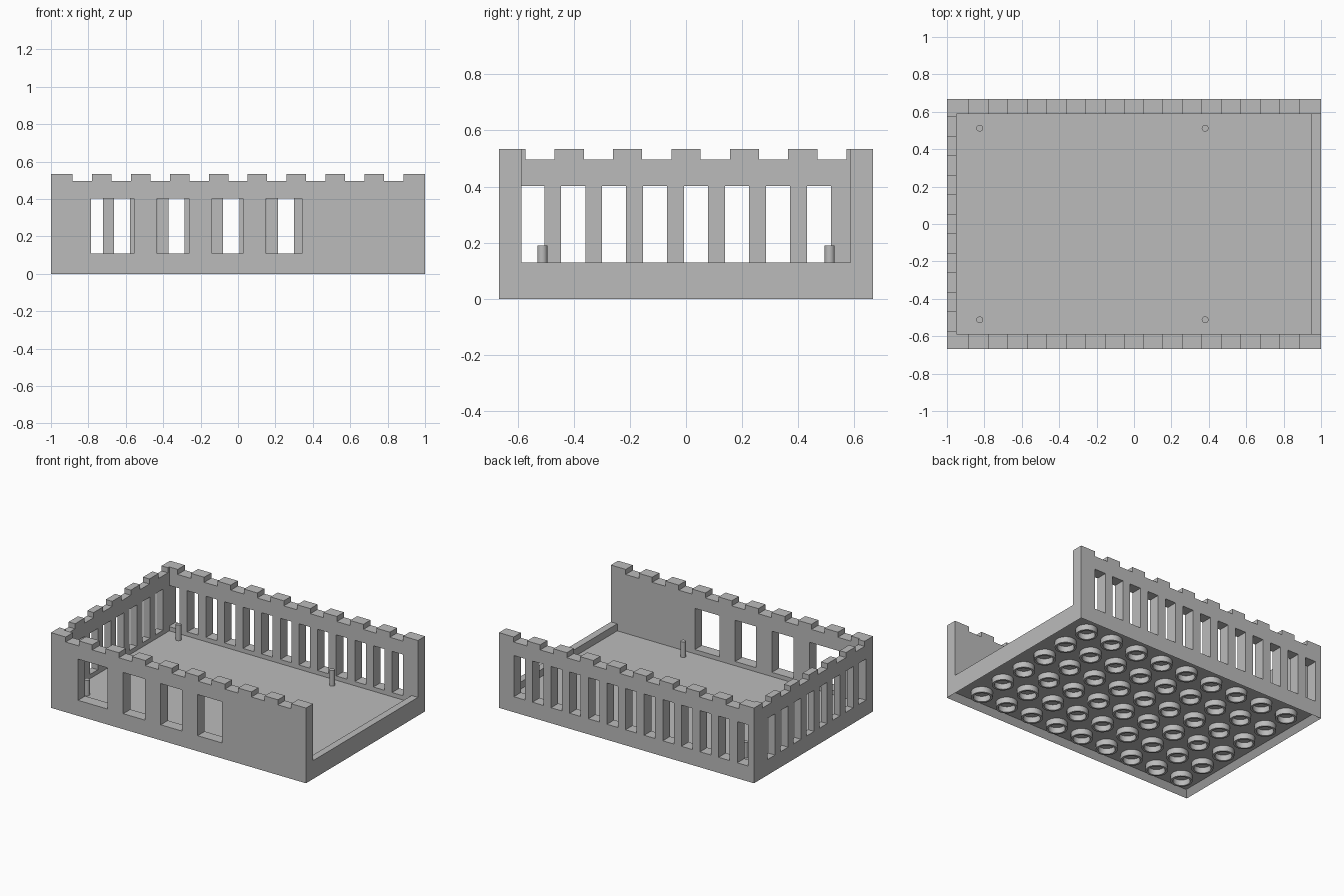
import bpy, bmesh
from math import pi, radians
from mathutils import Matrix, Vector

if "Cube" in bpy.data.objects:
    bpy.data.objects.remove(bpy.data.objects["Cube"], do_unlink=True)

HX, HY = 1.0, 0.667            # half length and half depth
WALL_Y, WALL_X = 0.08, 0.05    # wall thicknesses
FLOOR, LIP, CRENEL, TOP = 0.08, 0.13, 0.497, 0.533
SILL, HEAD = 0.11, 0.402
PITCH = 0.208                  # spacing of merlons and underside tubes
SLOT, SLOT_PITCH = 0.086, 0.146
IN_Y = HY - WALL_Y

grey = bpy.data.materials.new("light_grey")
grey.use_nodes = True
grey.diffuse_color = (0.5, 0.5, 0.5, 1)
grey.node_tree.nodes["Principled BSDF"].inputs["Base Color"].default_value = (0.5, 0.5, 0.5, 1)


def finish(name, bm, smooth=False):
    bmesh.ops.recalc_face_normals(bm, faces=bm.faces)
    mesh = bpy.data.meshes.new(name)
    bm.to_mesh(mesh)
    bm.free()
    obj = bpy.data.objects.new(name, mesh)
    bpy.context.collection.objects.link(obj)
    mesh.materials.append(grey)
    if smooth:
        bpy.ops.object.select_all(action='DESELECT')
        obj.select_set(True)
        bpy.context.view_layer.objects.active = obj
        bpy.ops.object.shade_smooth_by_angle(angle=radians(35))
    return obj


def add_box(bm, lo, hi):
    lo, hi = Vector(lo), Vector(hi)
    m = Matrix.Translation((lo + hi) / 2) @ Matrix.Diagonal((*(hi - lo), 1))
    return bmesh.ops.create_cube(bm, size=1, matrix=m)["verts"]


def wall(name, half, merlons, openings, thickness, matrix):
    """Crenellated profile extruded along y, with openings cut through it."""
    outline = [(-half, FLOOR)]
    for i in range(merlons):
        c = (i - (merlons - 1) / 2) * PITCH
        a = -half if i == 0 else c - PITCH / 4
        b = half if i == merlons - 1 else c + PITCH / 4
        if i:
            outline.append((a, CRENEL))
        outline += [(a, TOP), (b, TOP)]
        if i < merlons - 1:
            outline.append((b, CRENEL))
    outline.append((half, FLOOR))
    bm = bmesh.new()
    face = bm.faces.new([bm.verts.new((u, 0, z)) for u, z in outline])
    ext = bmesh.ops.extrude_face_region(bm, geom=[face])
    moved = [v for v in ext["geom"] if isinstance(v, bmesh.types.BMVert)]
    bmesh.ops.translate(bm, verts=moved, vec=(0, thickness, 0))
    obj = finish(name, bm)

    cut = bmesh.new()
    for a, b in openings:
        add_box(cut, (a, -0.1, SILL), (b, thickness + 0.1, HEAD))
    cutter = finish("opening_cutter", cut)
    cutter.hide_render = True
    mod = obj.modifiers.new("openings", 'BOOLEAN')
    mod.operation, mod.solver, mod.object = 'DIFFERENCE', 'EXACT', cutter
    bpy.context.view_layer.update()
    deps = bpy.context.evaluated_depsgraph_get()
    cut_mesh = bpy.data.meshes.new_from_object(obj.evaluated_get(deps))
    obj.modifiers.clear()
    obj.data = cut_mesh
    bpy.data.objects.remove(cutter, do_unlink=True)
    cut_mesh.transform(matrix)
    return obj


# Base plate, hollowed from below
bm = bmesh.new()
add_box(bm, (-HX, -HY, 0), (HX, HY, FLOOR))
bm.normal_update()
bottom = min(bm.faces, key=lambda f: f.calc_center_median().z)
bmesh.ops.inset_region(bm, faces=[bottom], thickness=0.045)
bmesh.ops.translate(bm, verts=bottom.verts[:], vec=(0, 0, 0.04))
finish("base_plate", bm)

# Low lip across the open end
bm = bmesh.new()
add_box(bm, (HX - WALL_X, -IN_Y, FLOOR), (HX, IN_Y, LIP))
finish("end_lip", bm)

# Front wall with four windows
windows = [(-0.787, -0.556), (-0.433, -0.262), (-0.139, 0.026), (0.15, 0.342)]
wall("front_wall", HX, 10, windows, WALL_Y, Matrix.Translation((0, -HY, 0)))

# Back wall with a row of narrow slots
slots = [(-0.955 + i * SLOT_PITCH, -0.955 + i * SLOT_PITCH + SLOT) for i in range(13)]
wall("back_wall", HX, 10, slots, WALL_Y, Matrix.Translation((0, IN_Y, 0)))

# End wall with slots, turned to run along y
slots = [(-0.591 + i * SLOT_PITCH, -0.591 + i * SLOT_PITCH + SLOT) for i in range(8)]
wall("end_wall", IN_Y, 7, slots, WALL_X,
     Matrix.Translation((WALL_X - HX, 0, 0)) @ Matrix.Rotation(pi / 2, 4, 'Z'))

# Four pegs on the floor
bm = bmesh.new()
for x in (-0.825, 0.38):
    for y in (-0.512, 0.512):
        bmesh.ops.create_cone(bm, cap_ends=True, segments=20, radius1=0.018, radius2=0.018,
                              depth=0.12, matrix=Matrix.Translation((x, y, 0.13)))
finish("floor_pegs", bm, smooth=True)

# Grid of hollow tubes under the base
bm = bmesh.new()
for i in range(9):
    for j in range(6):
        x, y = (i - 4) * PITCH, (j - 2.5) * PITCH
        ring = [bm.verts.new((x + r, y, z)) for r, z in
                ((0.055, 0), (0.07, 0), (0.07, 0.045), (0.055, 0.045))]
        edges = [bm.edges.new((ring[k], ring[(k + 1) % 4])) for k in range(4)]
        bmesh.ops.spin(bm, geom=ring + edges, cent=(x, y, 0), axis=(0, 0, 1),
                       angle=2 * pi, steps=24, use_merge=True)
finish("underside_tubes", bm, smooth=True)
